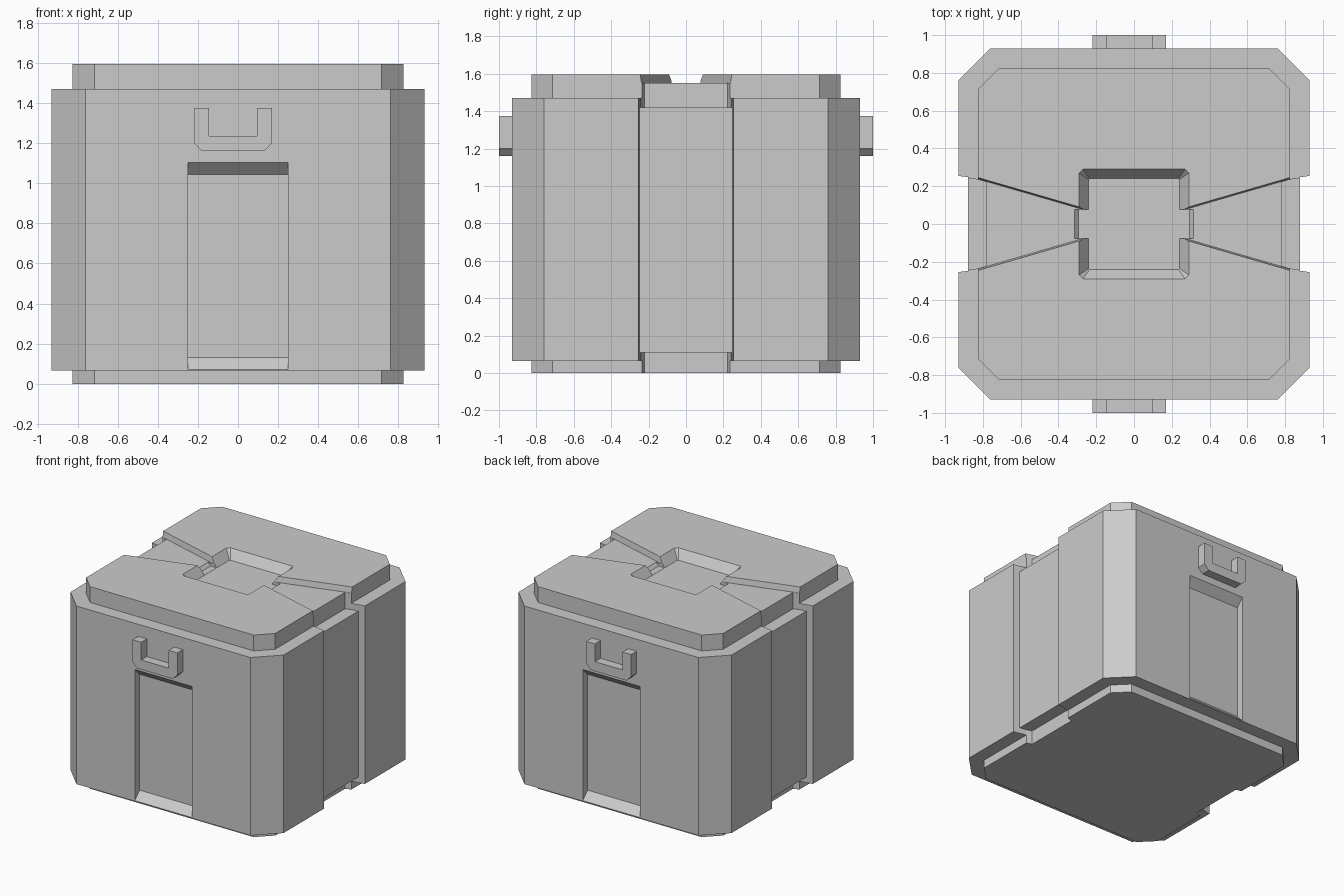
import bpy, bmesh

if "Cube" in bpy.data.objects:
    bpy.data.objects.remove(bpy.data.objects["Cube"])


def loft(name, rings):
    """Closed solid skinned through rings of equal point count, with flat caps."""
    bm = bmesh.new()
    loops = [[bm.verts.new(p) for p in ring] for ring in rings]
    for a, b in zip(loops, loops[1:]):
        n = len(a)
        for i in range(n):
            bm.faces.new((a[i], a[(i + 1) % n], b[(i + 1) % n], b[i]))
    bm.faces.new(loops[0][::-1])
    bm.faces.new(loops[-1])
    bmesh.ops.recalc_face_normals(bm, faces=bm.faces)
    mesh = bpy.data.meshes.new(name)
    bm.to_mesh(mesh)
    bm.free()
    ob = bpy.data.objects.new(name, mesh)
    bpy.context.collection.objects.link(ob)
    return ob


def octagon(h, c, z):
    """Square of half size h with corners cut by c."""
    k = h - c
    return [(x, y, z) for x, y in ((k, -h), (h, -k), (h, k), (k, h),
                                   (-k, h), (-h, k), (-h, -k), (-k, -h))]


def rect(x, y, z):
    return [(-x, -y, z), (x, -y, z), (x, y, z), (-x, y, z)]


def cut(target, cutter):
    cutter.hide_render = True
    mod = target.modifiers.new("cut", 'BOOLEAN')
    mod.operation = 'DIFFERENCE'
    mod.solver = 'MANIFOLD'
    mod.object = cutter
    bpy.context.view_layer.objects.active = target
    bpy.ops.object.modifier_apply(modifier=mod.name)
    bpy.data.objects.remove(cutter, do_unlink=True)


# Crate: base plate, main body and lid in one stepped solid
crate = loft("crate_body", [
    octagon(.825, .11, 0), octagon(.825, .11, .065),
    octagon(.93, .17, .065), octagon(.93, .17, 1.47),
    octagon(.825, .11, 1.47), octagon(.825, .11, 1.595)])

# Lid pocket with sloped walls, and the ramps joining it to the wedges
cut(crate, loft("pocket_cutter", [octagon(.24, .005, 1.525), octagon(.29, .02, 1.595),
                                  octagon(.29, .02, 1.7)]))
cut(crate, loft("ramp_cutter", [rect(.293, .077, 1.526), rect(.318, .077, 1.552),
                                rect(.318, .077, 1.58)]))


def half_width(x):
    """Channel half width: wedge on the lid, nearly straight on the side."""
    return .24 + (x - .83) * (.29 if x < .83 else .15)


def channel(side, x0, z0, z1, inset=0, flare=0):
    xs = [x0] + [x for x in (.83, 1.1) if x > x0]

    def ring(z, extra):
        return ([(side * x, half_width(x) + extra, z) for x in xs]
                + [(side * x, -half_width(x) - extra, z) for x in reversed(xs)])
    return loft("channel_cutter", [ring(z0, -inset), ring(z1, flare - inset)])


for s in (-1, 1):
    # Side channel, its stepped ends, and the lid wedge
    cut(crate, channel(s, .88, -.1, 1.7))
    cut(crate, channel(s, .78, 1.42, 1.71, inset=.004))
    cut(crate, channel(s, .78, -.11, .11, inset=.004))
    cut(crate, channel(s, .2, 1.55, 1.72, inset=.001, flare=.03))

    # Tall front and back panel recess with sloped ends
    profile = [(1.0, 1.175), (.87, 1.045), (.87, .13), (1.0, 0)]
    cut(crate, loft("panel_cutter",
                    [[(x, s * y, z) for y, z in profile] for x in (-.25, .25)]))

    # U-shaped latch on front and back
    u = [(-.22, 1.375), (-.22, 1.2), (-.18, 1.16), (.13, 1.16), (.17, 1.2), (.17, 1.375),
         (.095, 1.375), (.095, 1.235), (-.145, 1.235), (-.145, 1.375)]
    loft("back_latch" if s > 0 else "front_latch",
         [[(x, s * y, z) for x, z in u] for y in (.925, 1.0)])
